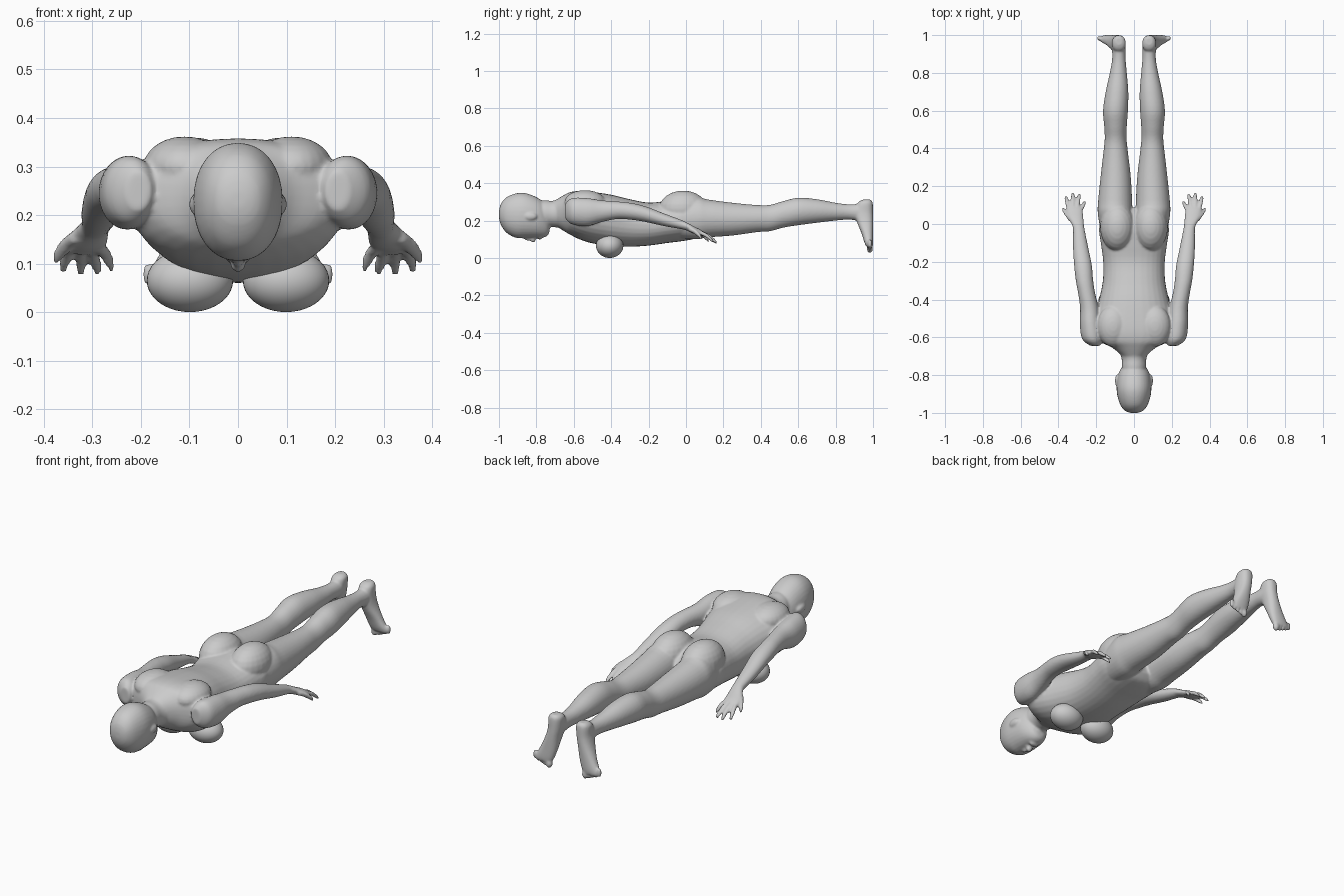
import bpy, bmesh
from math import cos, sin, pi, copysign
from mathutils import Vector, Matrix

SEG = 32
bm = bmesh.new()


def spline(rows, n=4):
    """Catmull-Rom through the section rows."""
    rows = [Vector(r) for r in rows]
    p = [rows[0]] + rows + [rows[-1]]
    out = []
    for i in range(1, len(p) - 2):
        a, b, c, d = p[i - 1:i + 3]
        for k in range(n):
            t = k / n
            out.append(0.5 * (2 * b + (c - a) * t + (2 * a - 5 * b + 4 * c - d) * t * t
                              + (3 * b - a - 3 * c + d) * t ** 3))
    return out + [rows[-1]]


def loft(rows, axis='Y', side=1, power=2.0):
    """Skin rows of (x, y, z, half width, half depth) into a closed tube."""
    rings = []
    for x, y, z, a, b in spline(rows):
        ring = []
        for k in range(SEG):
            c, s = cos(2 * pi * k / SEG), sin(2 * pi * k / SEG)
            u = a * copysign(abs(c) ** (2 / power), c)
            v = b * copysign(abs(s) ** (2 / power), s)
            co = (x + u, y, z + v) if axis == 'Y' else (x + u, y + v, z)
            ring.append(bm.verts.new((co[0] * side, co[1], co[2])))
        rings.append(ring)
    faces = [bm.faces.new(rings[0]), bm.faces.new(rings[-1][::-1])]
    for r, q in zip(rings, rings[1:]):
        for k in range(SEG):
            j = (k + 1) % SEG
            faces.append(bm.faces.new((r[k], q[k], q[j], r[j])))
    bmesh.ops.recalc_face_normals(bm, faces=faces)


def profile(rows):
    """(y, x, half width, top z, bottom z) -> loft rows."""
    return [(x, y, (t + b) / 2, w, (t - b) / 2) for y, x, w, t, b in rows]


def ball(target, loc, radii, side=1, seg=24):
    m = Matrix.Translation((loc[0] * side, loc[1], loc[2])) @ Matrix.Diagonal((*radii, 1))
    bmesh.ops.create_uvsphere(target, u_segments=seg, v_segments=seg // 2, radius=1, matrix=m)


def finger(base, tip, r, side):
    a, b = Vector(base), Vector(tip)
    rows = []
    for t, k in ((0, 1), (0.3, 1), (0.5, 1.08), (0.8, 0.95), (0.94, 0.75), (1, 0.3)):
        p = a.lerp(b, t)
        p.z += 0.008 * sin(pi * t)
        rows.append((*p, r * k, r * k))
    loft(rows, side=side)


# Torso
loft(profile([
    (-0.70, 0, 0.062, 0.308, 0.175), (-0.655, 0, 0.115, 0.335, 0.145),
    (-0.62, 0, 0.185, 0.352, 0.125), (-0.57, 0, 0.222, 0.358, 0.10),
    (-0.50, 0, 0.212, 0.353, 0.078), (-0.40, 0, 0.185, 0.338, 0.064),
    (-0.30, 0, 0.165, 0.314, 0.06), (-0.20, 0, 0.163, 0.296, 0.066),
    (-0.10, 0, 0.176, 0.305, 0.08), (-0.02, 0, 0.185, 0.31, 0.09),
    (0.05, 0, 0.16, 0.28, 0.105), (0.085, 0, 0.09, 0.24, 0.14)]), power=2.2)

# Neck and head
loft(profile([
    (-0.82, 0, 0.05, 0.30, 0.19), (-0.76, 0, 0.064, 0.308, 0.17),
    (-0.71, 0, 0.066, 0.306, 0.165), (-0.65, 0, 0.09, 0.325, 0.16),
    (-0.60, 0, 0.09, 0.33, 0.17)]))
loft(profile([
    (-1.0, 0, 0.018, 0.25, 0.215), (-0.99, 0, 0.046, 0.288, 0.178),
    (-0.96, 0, 0.071, 0.324, 0.135), (-0.91, 0, 0.088, 0.345, 0.108),
    (-0.86, 0, 0.092, 0.347, 0.106), (-0.80, 0, 0.084, 0.325, 0.108),
    (-0.76, 0, 0.066, 0.295, 0.11), (-0.738, 0, 0.045, 0.24, 0.122),
    (-0.73, 0, 0.02, 0.19, 0.14)]), power=2.15)
ball(bm, (0, -0.835, 0.108), (0.011, 0.035, 0.018))
ball(bm, (0, -0.817, 0.1), (0.017, 0.014, 0.018))
ball(bm, (0, -0.782, 0.11), (0.026, 0.014, 0.012))

for s in (1, -1):
    # Ear and buttock
    ball(bm, (0.088, -0.83, 0.222), (0.013, 0.033, 0.02), s)
    ball(bm, (0.088, -0.015, 0.262), (0.092, 0.13, 0.098), s)
    # Shoulder blade
    ball(bm, (0.11, -0.54, 0.3), (0.085, 0.11, 0.062), s)

    # Leg
    loft(profile([
        (-0.08, 0.09, 0.08, 0.29, 0.11), (0.05, 0.1, 0.091, 0.325, 0.10),
        (0.12, 0.1, 0.09, 0.312, 0.11), (0.25, 0.097, 0.08, 0.295, 0.12),
        (0.38, 0.097, 0.065, 0.283, 0.138), (0.45, 0.097, 0.058, 0.284, 0.143),
        (0.52, 0.098, 0.06, 0.304, 0.162), (0.60, 0.098, 0.066, 0.322, 0.175),
        (0.70, 0.09, 0.06, 0.314, 0.188), (0.80, 0.083, 0.045, 0.295, 0.20),
        (0.87, 0.08, 0.036, 0.287, 0.205), (0.93, 0.08, 0.036, 0.29, 0.20),
        (0.97, 0.08, 0.034, 0.30, 0.22)]), side=s)

    # Foot, sole facing +y
    loft([
        (0.08, 0.967, 0.312, 0.018, 0.02), (0.08, 0.958, 0.295, 0.035, 0.04),
        (0.083, 0.95, 0.24, 0.037, 0.05), (0.094, 0.958, 0.19, 0.038, 0.043),
        (0.112, 0.97, 0.13, 0.045, 0.031), (0.13, 0.977, 0.085, 0.05, 0.024),
        (0.138, 0.981, 0.062, 0.047, 0.018)], axis='Z', side=s, power=2.3)
    for i in range(5):
        r = 0.017 if i == 0 else 0.0115
        ball(bm, (0.105 + 0.019 * i + (0.004 if i else 0), 0.983, 0.05 + 0.007 * i),
             (r, r, 0.024), s, 16)

    # Arm and palm
    loft([
        (0.205, -0.645, 0.25, 0.025, 0.04), (0.22, -0.61, 0.25, 0.054, 0.07),
        (0.23, -0.53, 0.245, 0.057, 0.075), (0.235, -0.45, 0.25, 0.05, 0.058),
        (0.25, -0.37, 0.255, 0.045, 0.047), (0.262, -0.30, 0.25, 0.046, 0.045),
        (0.27, -0.22, 0.235, 0.047, 0.042), (0.283, -0.12, 0.205, 0.04, 0.034),
        (0.292, -0.03, 0.18, 0.031, 0.025), (0.298, 0.0, 0.17, 0.033, 0.022),
        (0.311, 0.04, 0.15, 0.043, 0.02), (0.315, 0.075, 0.137, 0.043, 0.016),
        (0.315, 0.093, 0.128, 0.035, 0.012)], side=s)

    # Fingers and thumb
    for base, tip in (((0.345, 0.075, 0.135), (0.361, 0.148, 0.085)),
                      ((0.324, 0.08, 0.136), (0.324, 0.167, 0.079)),
                      ((0.304, 0.075, 0.136), (0.289, 0.161, 0.08)),
                      ((0.285, 0.065, 0.134), (0.26, 0.122, 0.088))):
        finger(base, tip, 0.0115, s)
    finger((0.332, 0.015, 0.155), (0.377, 0.085, 0.105), 0.0135, s)

# Fuse all body parts into one smooth skin
mesh = bpy.data.meshes.new("body")
bm.to_mesh(mesh)
bm.free()
body = bpy.data.objects.new("body", mesh)
bpy.context.collection.objects.link(body)
rm = body.modifiers.new("fuse", 'REMESH')
rm.mode = 'VOXEL'
rm.voxel_size = 0.006
rm.use_smooth_shade = True
sm = body.modifiers.new("soften", 'SMOOTH')
sm.factor = 0.5
sm.iterations = 5

# Chest spheres, separate from the skin
for s, label in ((1, "left"), (-1, "right")):
    b = bmesh.new()
    ball(b, (0.099, -0.408, 0.065), (0.089, 0.073, 0.065), s, 40)
    me = bpy.data.meshes.new("chest_" + label)
    b.to_mesh(me)
    b.free()
    me.shade_smooth()
    bpy.context.collection.objects.link(bpy.data.objects.new("chest_" + label, me))
